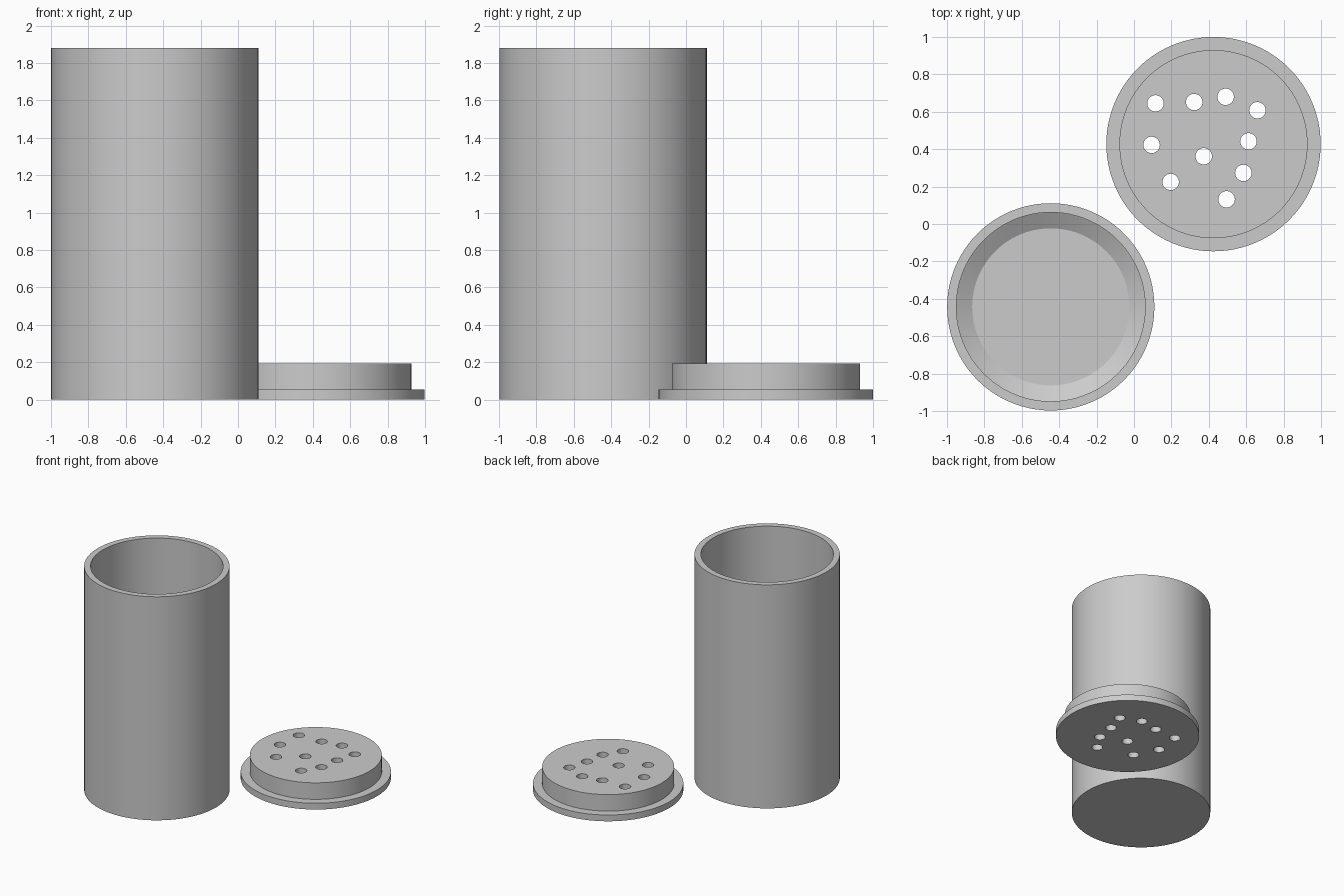
import bpy, math

cube = bpy.data.objects.get("Cube")
if cube:
    bpy.data.objects.remove(cube, do_unlink=True)

grey = bpy.data.materials.new("plain grey")
grey.use_nodes = True
colour = (0.6, 0.6, 0.6, 1)
grey.diffuse_color = colour
grey.node_tree.nodes["Principled BSDF"].inputs["Base Color"].default_value = colour


def lathe(name, profile, centre, sides=96):
    """Turn an (r, z) outline that starts and ends on the axis."""
    verts, rings, faces = [], [], []
    for r, z in profile:
        count = sides if r else 1
        rings.append([len(verts) + i for i in range(count)])
        for i in range(count):
            a = 2 * math.pi * i / sides
            verts.append((r * math.cos(a), r * math.sin(a), z))
    for low, high in zip(rings, rings[1:]):
        if len(low) == 1:
            faces.append(high[::-1])
        elif len(high) == 1:
            faces.append(low)
        else:
            for i in range(sides):
                j = (i + 1) % sides
                faces.append((low[i], low[j], high[j], high[i]))
    # Caps are single polygons, so the axis points are dropped
    mesh = bpy.data.meshes.new(name)
    mesh.from_pydata(verts[1:-1], [], [[v - 1 for v in f] for f in faces])
    mesh.materials.append(grey)
    obj = bpy.data.objects.new(name, mesh)
    obj.location = (*centre, 0)
    bpy.context.collection.objects.link(obj)
    return obj


def smooth(obj):
    bpy.ops.object.select_all(action="DESELECT")
    obj.select_set(True)
    bpy.context.view_layer.objects.active = obj
    bpy.ops.object.shade_smooth_by_angle(angle=math.radians(25))


# Open container with a chamfered inner floor
container = lathe("container", [
    (0, 0), (0.554, 0), (0.554, 1.88), (0.505, 1.88),
    (0.505, 0.1), (0.42, 0.05), (0, 0.05)], (-0.445, -0.443))
smooth(container)

# Lid: wide flange with a plug on top
lid = lathe("lid", [
    (0, 0), (0.573, 0), (0.573, 0.053), (0.503, 0.053),
    (0.503, 0.192), (0, 0.192)], (0.425, 0.427))

# Scattered holes through the lid
holes = [(0.115, 0.645), (0.322, 0.652), (0.49, 0.68), (0.66, 0.608),
         (0.612, 0.442), (0.373, 0.362), (0.094, 0.423), (0.196, 0.225),
         (0.585, 0.273), (0.495, 0.132)]
for x, y in holes:
    cutter = lathe("hole_cutter", [(0, -0.1), (0.044, -0.1), (0.044, 0.3), (0, 0.3)],
                   (x, y), 32)
    cut = lid.modifiers.new("hole", "BOOLEAN")
    cut.operation = "DIFFERENCE"
    cut.solver = "EXACT"
    cut.object = cutter
    bpy.context.view_layer.objects.active = lid
    bpy.ops.object.modifier_apply(modifier=cut.name)
    bpy.data.objects.remove(cutter, do_unlink=True)
smooth(lid)
